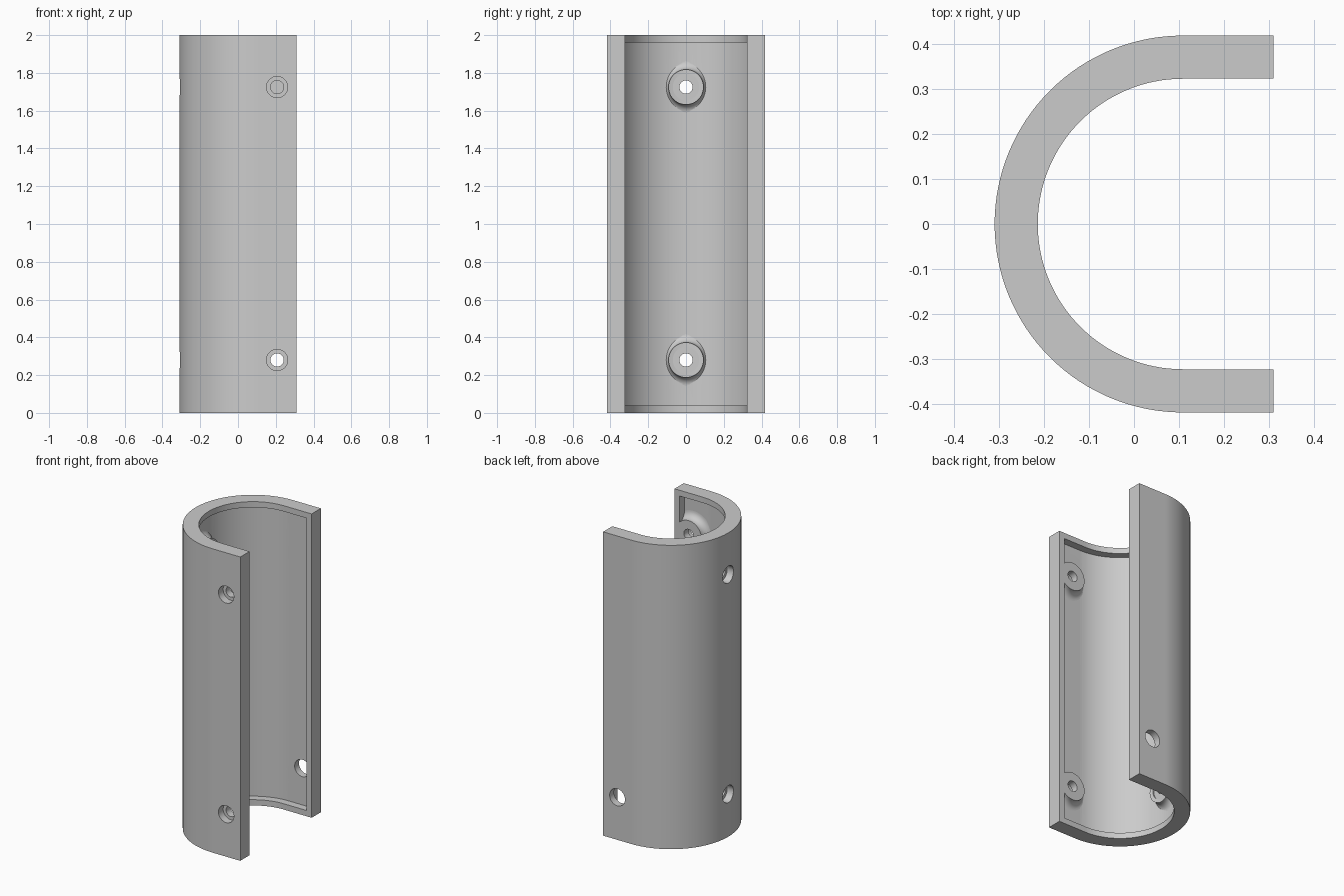
import bpy, bmesh, math
from mathutils import Matrix, Vector

if "Cube" in bpy.data.objects:
    bpy.data.objects.remove(bpy.data.objects["Cube"], do_unlink=True)

HEIGHT, CX, END_X = 2.0, 0.109, 0.31      # half-round centre and leg ends
R_OUT, R_IN, DEPTH, RIM = 0.419, 0.323, 0.05, 0.038
HOLE_Z, LEG_X = (0.28, 1.725), 0.207

grey = bpy.data.materials.new("mid grey")
grey.use_nodes = True
colour = (0.6, 0.6, 0.6, 1)
grey.diffuse_color = colour
grey.node_tree.nodes["Principled BSDF"].inputs["Base Color"].default_value = colour


def finish(name, bm):
    bmesh.ops.recalc_face_normals(bm, faces=bm.faces)
    mesh = bpy.data.meshes.new(name)
    bm.to_mesh(mesh)
    bm.free()
    mesh.materials.append(grey)
    obj = bpy.data.objects.new(name, mesh)
    bpy.context.collection.objects.link(obj)
    return obj


def half_round(radius, end_x, steps=64):
    """Outline from the back leg end, round the curve, to the front leg end."""
    arc = [math.pi / 2 + math.pi * i / steps for i in range(steps + 1)]
    pts = [(CX + radius * math.cos(a), radius * math.sin(a)) for a in arc]
    return [(end_x, radius)] + pts + [(end_x, -radius)]


def extrude(name, outline, z0, z1):
    bm = bmesh.new()
    face = bm.faces.new([bm.verts.new((x, y, z0)) for x, y in outline])
    top = bmesh.ops.extrude_face_region(bm, geom=[face])["geom"]
    verts = [v for v in top if isinstance(v, bmesh.types.BMVert)]
    bmesh.ops.translate(bm, verts=verts, vec=(0, 0, z1 - z0))
    return finish(name, bm)


def lathe(name, profile, origin, direction, steps=48):
    """Spin (radius, distance) points about an axis through the wall."""
    bm = bmesh.new()
    verts = [bm.verts.new((r, 0, d)) for r, d in profile]
    edges = [bm.edges.new(pair) for pair in zip(verts, verts[1:])]
    bmesh.ops.spin(bm, geom=verts + edges, cent=(0, 0, 0), axis=(0, 0, 1),
                   angle=math.tau, steps=steps)
    bmesh.ops.remove_doubles(bm, verts=bm.verts, dist=1e-5)
    turn = Vector(direction).to_track_quat('Z', 'Y').to_matrix().to_4x4()
    bm.transform(Matrix.Translation(origin) @ turn)
    return finish(name, bm)


def cut(target, cutter):
    mod = target.modifiers.new("cut", 'BOOLEAN')
    mod.operation, mod.solver, mod.object = 'DIFFERENCE', 'EXACT', cutter
    bpy.context.view_layer.objects.active = target
    bpy.ops.object.modifier_apply(modifier=mod.name)
    bpy.data.objects.remove(cutter, do_unlink=True)


# U-shaped wall
shell = extrude("half_shell", half_round(R_OUT, END_X) + half_round(R_IN, END_X)[::-1], 0, HEIGHT)

# Boss with a filleted foot, and stepped screw hole, measured out from the centre
FILLET = 0.045
boss = [(0, 0.2), (0.093, 0.2)]
for i in range(9):
    a = math.pi / 2 * i / 8
    boss.append((0.093 + FILLET * (1 - math.cos(a)),
                 R_IN + DEPTH - FILLET + FILLET * math.sin(a)))
boss += [(0.138, 0.4), (0, 0.4)]
screw = [(0, 0.2), (0.035, 0.2), (0.035, 0.37), (0.056, 0.37), (0.056, 0.5), (0, 0.5)]
flat = [(0, 0.25), (0.07, 0.25), (0.07, R_IN + 0.0006), (0, R_IN + 0.0006)]

sites = [((x, 0, z), d) for z in HOLE_Z
         for x, d in ((LEG_X, (0, 1, 0)), (LEG_X, (0, -1, 0)), (CX, (-1, 0, 0)))]

# Inner pocket, leaving a rim all round and the bosses standing
pocket = extrude("pocket_cutter", half_round(R_IN + DEPTH, END_X - RIM), RIM, HEIGHT - RIM)
for origin, direction in sites:
    cut(pocket, lathe("boss_cutter", boss, origin, direction))
cut(shell, pocket)

# Flat seats on the curved bosses and all screw holes
for origin, direction in sites:
    if direction[0]:
        cut(shell, lathe("seat_cutter", flat, origin, direction))
    cut(shell, lathe("hole_cutter", screw, origin, direction))

# Smooth curves with crisp edges
bpy.ops.object.select_all(action='DESELECT')
shell.select_set(True)
bpy.context.view_layer.objects.active = shell
bpy.ops.object.shade_smooth_by_angle(angle=math.radians(30))
weighted = shell.modifiers.new("even_shading", 'WEIGHTED_NORMAL')
weighted.keep_sharp = True
